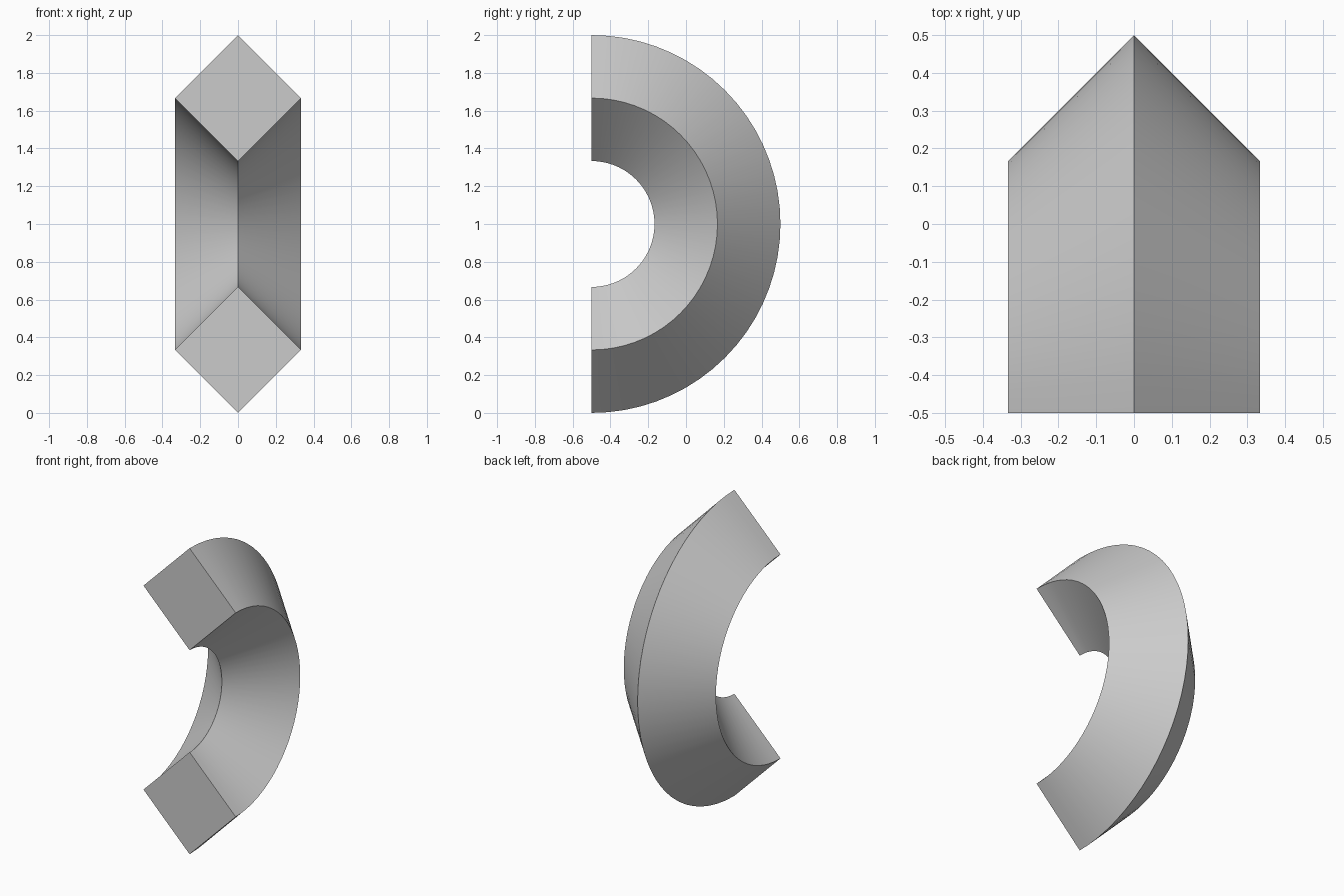
import bpy, bmesh, math

if "Cube" in bpy.data.objects:
    bpy.data.objects.remove(bpy.data.objects["Cube"])

MAJOR, HALF = 2 / 3, 1 / 3      # ring radius, half diagonal of the square section
SEGMENTS = 36
CENTRE_Y, CENTRE_Z = -0.5, 1.0

bm = bmesh.new()


def section(angle):
    """Diamond section placed on the half ring at the given angle."""
    ring = []
    for dx, dr in ((0, HALF), (HALF, 0), (0, -HALF), (-HALF, 0)):
        r = MAJOR + dr
        ring.append(bm.verts.new((dx, CENTRE_Y + r * math.cos(angle),
                                  CENTRE_Z + r * math.sin(angle))))
    return ring


# Sweep the diamond through half a turn
rings = [section(-math.pi / 2 + math.pi * i / SEGMENTS) for i in range(SEGMENTS + 1)]
for a, b in zip(rings, rings[1:]):
    for k in range(4):
        n = (k + 1) % 4
        bm.faces.new((a[k], a[n], b[n], b[k]))

# Flat square ends
bm.faces.new(rings[0])
bm.faces.new(rings[-1])
bmesh.ops.recalc_face_normals(bm, faces=bm.faces)

mesh = bpy.data.meshes.new("half_ring")
bm.to_mesh(mesh)
bm.free()
half_ring = bpy.data.objects.new("half_ring", mesh)
bpy.context.collection.objects.link(half_ring)

# Smooth along the bend, crisp along the diamond edges
bpy.context.view_layer.objects.active = half_ring
half_ring.select_set(True)
bpy.ops.object.shade_smooth_by_angle(angle=math.radians(30))
